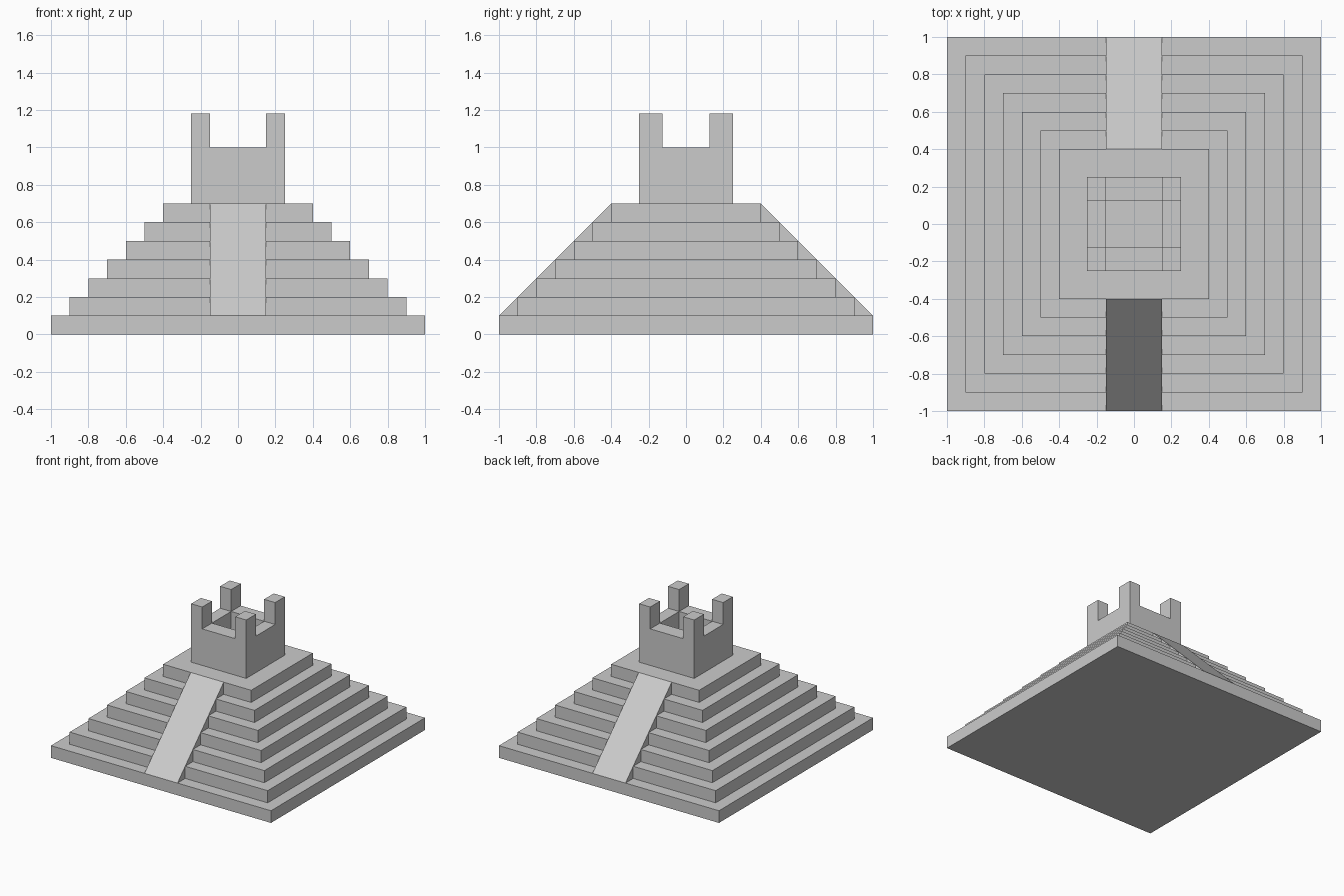
import bpy, bmesh

if "Cube" in bpy.data.objects:
    bpy.data.objects.remove(bpy.data.objects["Cube"])


def finish(bm, name):
    bmesh.ops.recalc_face_normals(bm, faces=bm.faces)
    mesh = bpy.data.meshes.new(name)
    bm.to_mesh(mesh)
    bm.free()
    obj = bpy.data.objects.new(name, mesh)
    bpy.context.collection.objects.link(obj)
    return obj


def mirror(obj, x, y):
    mod = obj.modifiers.new("mirror", 'MIRROR')
    mod.use_axis = (x, y, False)
    mod.use_mirror_merge = False


def rect_loft(name, rects, ring=False):
    """Skin a list of (half x, half y, z) rectangles; ring joins last to first."""
    bm = bmesh.new()
    loops = [[bm.verts.new((sx * hx, sy * hy, z))
              for sx, sy in ((-1, -1), (1, -1), (1, 1), (-1, 1))]
             for hx, hy, z in rects]
    pairs = list(zip(loops, loops[1:]))
    if ring:
        pairs.append((loops[-1], loops[0]))
    else:
        bm.faces.new(loops[0])
        bm.faces.new(loops[-1])
    for a, b in pairs:
        for i in range(4):
            j = (i + 1) % 4
            bm.faces.new((a[i], a[j], b[j], b[i]))
    return finish(bm, name)


def prism_x(name, profile, x0, x1):
    """Extrude a (y, z) profile along x."""
    bm = bmesh.new()
    face = bm.faces.new([bm.verts.new((x0, y, z)) for y, z in profile])
    ext = bmesh.ops.extrude_face_region(bm, geom=[face])
    verts = [v for v in ext["geom"] if isinstance(v, bmesh.types.BMVert)]
    bmesh.ops.translate(bm, verts=verts, vec=(x1 - x0, 0, 0))
    return finish(bm, name)


# Seven-tier stepped base
TIERS, STEP = 7, 0.1
DECK = TIERS * STEP
steps = []
for i in range(TIERS):
    half = 1 - i * STEP
    steps += [(half, half, i * STEP), (half, half, (i + 1) * STEP)]
rect_loft("stepped_base", steps)

# Ramps up the front and back
ramp = prism_x("ramps", [(-1, STEP), (-0.4, DECK), (-0.4, STEP)], -0.15, 0.15)
mirror(ramp, False, True)

# Hollow tower walls standing on the top deck
OUT, IN_X, IN_Y, WALL_TOP = 0.25, 0.15, 0.125, 1.0
rect_loft("tower_walls", [(OUT, OUT, DECK), (OUT, OUT, WALL_TOP),
                          (IN_X, IN_Y, WALL_TOP), (IN_X, IN_Y, DECK)], ring=True)

# Four corner posts
posts = prism_x("corner_posts", [(IN_Y, WALL_TOP), (OUT, WALL_TOP),
                                 (OUT, 1.18), (IN_Y, 1.18)], IN_X, OUT)
mirror(posts, True, True)
